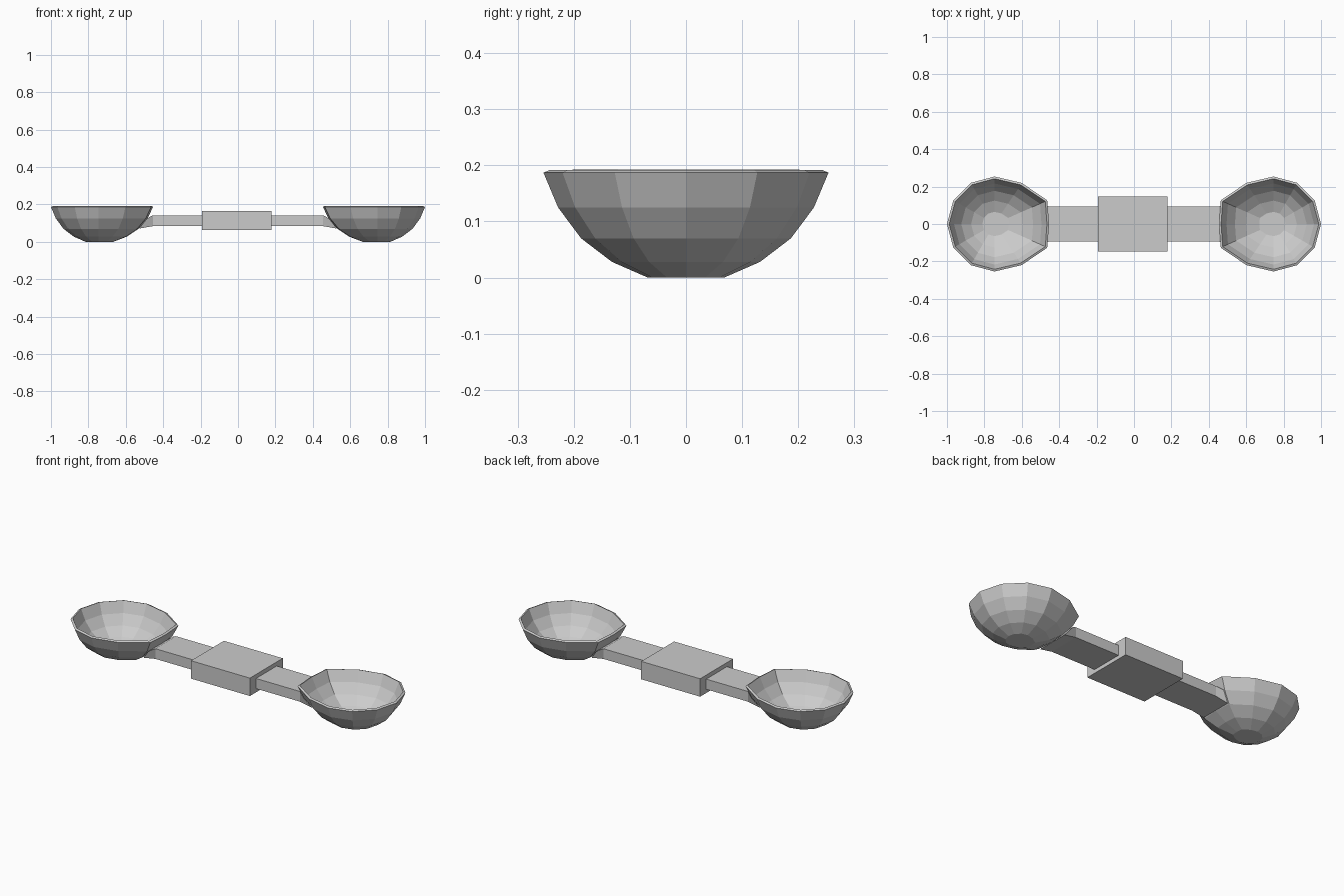
import bpy, bmesh, math

if "Cube" in bpy.data.objects:
    bpy.data.objects.remove(bpy.data.objects["Cube"])

BOWL_X = 0.746
# bowl profile: (radius, height)
PROFILE = [(0.068, 0.0), (0.132, 0.028), (0.187, 0.07), (0.228, 0.125), (0.254, 0.187)]
# the side facing the grip is pulled out and flattened: unit x by angle
PULL = {0: 1.15, 30: 1.11, 60: 0.57}


def finish(name, bm):
    bmesh.ops.recalc_face_normals(bm, faces=bm.faces)
    me = bpy.data.meshes.new(name)
    bm.to_mesh(me)
    bm.free()
    ob = bpy.data.objects.new(name, me)
    bpy.context.collection.objects.link(ob)
    return ob


def bridge(bm, a, b):
    n = len(a)
    for i in range(n):
        j = (i + 1) % n
        bm.faces.new((a[i], a[j], b[j], b[i]))


def make_bowl(name, side):
    bm = bmesh.new()
    rings = []
    for r, z in PROFILE:
        ring = []
        for k in range(12):
            deg = k * 30
            fold = min(deg, 360 - deg)
            ux = PULL.get(fold, math.cos(math.radians(deg)))
            ring.append(bm.verts.new((side * (BOWL_X - ux * r),
                                      r * math.sin(math.radians(deg)), z)))
        rings.append(ring)
    bm.faces.new(rings[0])
    for a, b in zip(rings, rings[1:]):
        bridge(bm, a, b)
    bmesh.ops.recalc_face_normals(bm, faces=bm.faces)
    # open shell: make sure the normals point outward so thickness goes inward
    bm.faces.ensure_lookup_table()
    bm.normal_update()
    if bm.faces[0].normal.z > 0:
        bmesh.ops.reverse_faces(bm, faces=bm.faces)
    me = bpy.data.meshes.new(name)
    bm.to_mesh(me)
    bm.free()
    ob = bpy.data.objects.new(name, me)
    bpy.context.collection.objects.link(ob)
    mod = ob.modifiers.new("wall", 'SOLIDIFY')
    mod.thickness = 0.013
    mod.offset = -1
    return ob


def make_arm(name, side):
    # sections: (x bottom, x top, half width bottom, half width top, z bottom, z top)
    sections = [(0.529, 0.487, 0.0935, 0.112, 0.071, 0.125),
                (0.455, 0.455, 0.093, 0.093, 0.084, 0.142),
                (0.17, 0.17, 0.093, 0.093, 0.084, 0.142)]
    bm = bmesh.new()
    loops = []
    for xb, xt, wb, wt, zb, zt in sections:
        pts = [(xb, -wb, zb), (xb, wb, zb), (xt, wt, zt), (xt, -wt, zt)]
        loops.append([bm.verts.new((side * x, y, z)) for x, y, z in pts])
    bm.faces.new(loops[0])
    bm.faces.new(loops[-1])
    for a, b in zip(loops, loops[1:]):
        bridge(bm, a, b)
    return finish(name, bm)


# bowls and arms on both ends
for label, side in (("left", -1), ("right", 1)):
    make_bowl(label + "_bowl", side)
    make_arm(label + "_arm", side)

# central grip block
bm = bmesh.new()
bmesh.ops.create_cube(bm, size=1)
for v in bm.verts:
    v.co = (v.co.x * 0.371 - 0.007, v.co.y * 0.296, v.co.z * 0.102 + 0.114)
finish("grip_block", bm)
